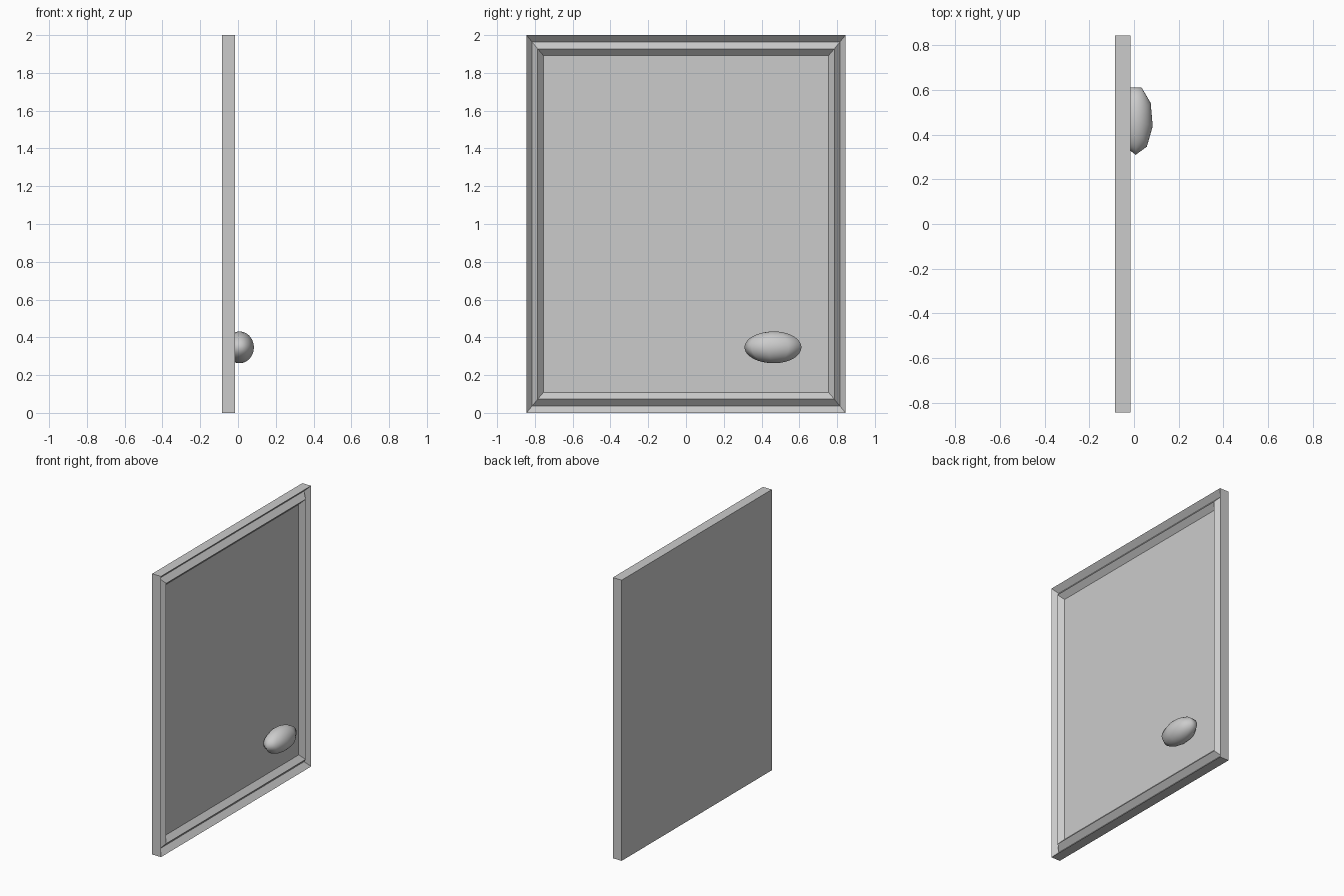
import bpy, bmesh
from math import pi
from mathutils import Matrix

if "Cube" in bpy.data.objects:
    bpy.data.objects.remove(bpy.data.objects["Cube"])


def finish(bm, name, smooth=False):
    bmesh.ops.recalc_face_normals(bm, faces=bm.faces)
    for f in bm.faces:
        f.smooth = smooth
    mesh = bpy.data.meshes.new(name)
    bm.to_mesh(mesh)
    bm.free()
    ob = bpy.data.objects.new(name, mesh)
    bpy.context.collection.objects.link(ob)
    return ob


# Door panel with mitred moulding: nested rectangles (x, side inset, top/bottom inset)
profile = [(-0.085, 0, 0), (-0.015, 0, 0), (-0.05, 0.03, 0.036),
           (-0.016, 0.06, 0.073), (-0.05, 0.09, 0.108)]
bm = bmesh.new()
loops = []
for x, iy, iz in profile:
    y = 0.845 - iy
    loops.append([bm.verts.new(c) for c in
                  ((x, -y, iz), (x, y, iz), (x, y, 2 - iz), (x, -y, 2 - iz))])
for a, b in zip(loops, loops[1:]):
    for i in range(4):
        j = (i + 1) % 4
        bm.faces.new((a[i], a[j], b[j], b[i]))
bm.faces.new(loops[0])
bm.faces.new(loops[-1])
finish(bm, "door_panel")

# Oval knob: nine-sided sphere, back half sunk into the panel
bm = bmesh.new()
bmesh.ops.create_uvsphere(bm, u_segments=9, v_segments=32, radius=1)
bm.transform(Matrix.Translation((0.008, 0.465, 0.347))
             @ Matrix.Diagonal((0.077, 0.155, 0.084, 1))
             @ Matrix.Rotation(pi, 4, 'Z'))
finish(bm, "knob", smooth=True)
